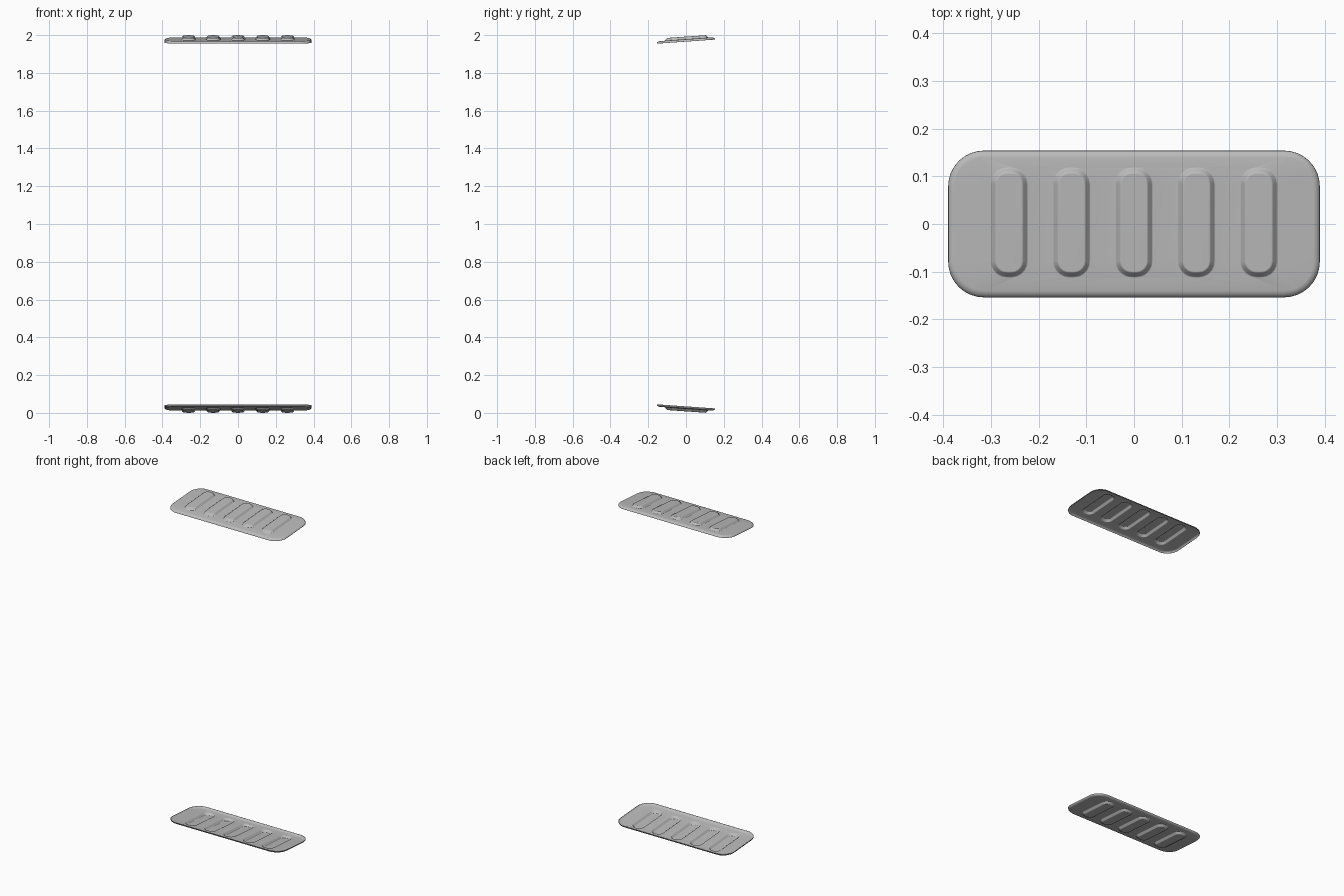
import bpy, bmesh, math

if "Cube" in bpy.data.objects:
    bpy.data.objects.remove(bpy.data.objects["Cube"], do_unlink=True)

# Single sheet metal colour
metal = bpy.data.materials.new("grey sheet metal")
metal.use_nodes = True
metal.diffuse_color = (0.5, 0.5, 0.5, 1)
metal.node_tree.nodes["Principled BSDF"].inputs["Base Color"].default_value = (0.5, 0.5, 0.5, 1)

HALF_X, HALF_Y = 0.39, 0.154
RIM_LOW, PANEL, RIB_TOP = 1.966, 1.978, 1.992
TILT = 0.07
RIB_SPACING = 0.131


def ring(bm, cx, cy, hx, hy, radius, z, steps):
    """Rounded rectangle loop of vertices, anticlockwise."""
    verts = []
    for quarter, (sx, sy) in enumerate(((1, 1), (-1, 1), (-1, -1), (1, -1))):
        for i in range(steps + 1):
            a = (quarter + i / steps) * math.pi / 2
            verts.append(bm.verts.new((cx + sx * (hx - radius) + radius * math.cos(a),
                                       cy + sy * (hy - radius) + radius * math.sin(a), z)))
    return verts


def bridge(bm, outer, inner):
    n = len(outer)
    for i in range(n):
        j = (i + 1) % n
        bm.faces.new((outer[i], outer[j], inner[j], inner[i]))


def stepped(bm, cx, cy, hx, hy, radius, profile, steps):
    """Nested loops following (inset, height) pairs, joined by faces."""
    rings = [ring(bm, cx, cy, hx - d, hy - d, radius - d, z, steps) for d, z in profile]
    for a, b in zip(rings, rings[1:]):
        bridge(bm, a, b)
    return rings


def loop_edges(bm, loop):
    return [bm.edges.get((v, loop[i - 1])) for i, v in enumerate(loop)]


def make_plate(name, flipped):
    bm = bmesh.new()
    # Rounded rim turned away from the panel
    rise = PANEL - RIM_LOW
    rim = [(0, RIM_LOW), (0.001, RIM_LOW + rise * 0.35), (0.006, RIM_LOW + rise * 0.75),
           (0.014, PANEL)]
    border = stepped(bm, 0, 0, HALF_X, HALF_Y, 0.075, rim, 8)[-1]
    edges = loop_edges(bm, border)
    # Five pressed ribs with softly curved walls
    rise = RIB_TOP - PANEL
    wall = [(0, PANEL), (0.003, PANEL + rise * 0.15), (0.01, PANEL + rise * 0.85),
            (0.014, RIB_TOP)]
    for k in range(-2, 3):
        rings = stepped(bm, k * RIB_SPACING, 0.003, 0.04, 0.116, 0.035, wall, 5)
        bm.faces.new(rings[-1])
        edges += loop_edges(bm, rings[0])
    # Flat panel between the rim and the ribs
    bmesh.ops.triangle_fill(bm, use_beauty=True, use_dissolve=False, edges=edges)
    for f in bm.faces:
        f.normal_update()
        if f.normal.z < 0:
            f.normal_flip()
    # Lean the plate, then turn it over for the lower copy
    for v in bm.verts:
        v.co.z += TILT * v.co.y
        if flipped:
            v.co.z = 2 - v.co.z
    if flipped:
        bmesh.ops.reverse_faces(bm, faces=bm.faces[:])
    mesh = bpy.data.meshes.new(name)
    bm.to_mesh(mesh)
    bm.free()
    mesh.materials.append(metal)
    plate = bpy.data.objects.new(name, mesh)
    bpy.context.collection.objects.link(plate)
    bpy.ops.object.select_all(action='DESELECT')
    plate.select_set(True)
    bpy.context.view_layer.objects.active = plate
    bpy.ops.object.shade_smooth_by_angle(angle=math.radians(40))
    sheet = plate.modifiers.new("sheet_thickness", 'SOLIDIFY')
    sheet.thickness = 0.002
    sheet.offset = -1
    weighted = plate.modifiers.new("even_shading", 'WEIGHTED_NORMAL')
    weighted.keep_sharp = True


make_plate("upper_plate", False)
make_plate("lower_plate", True)
